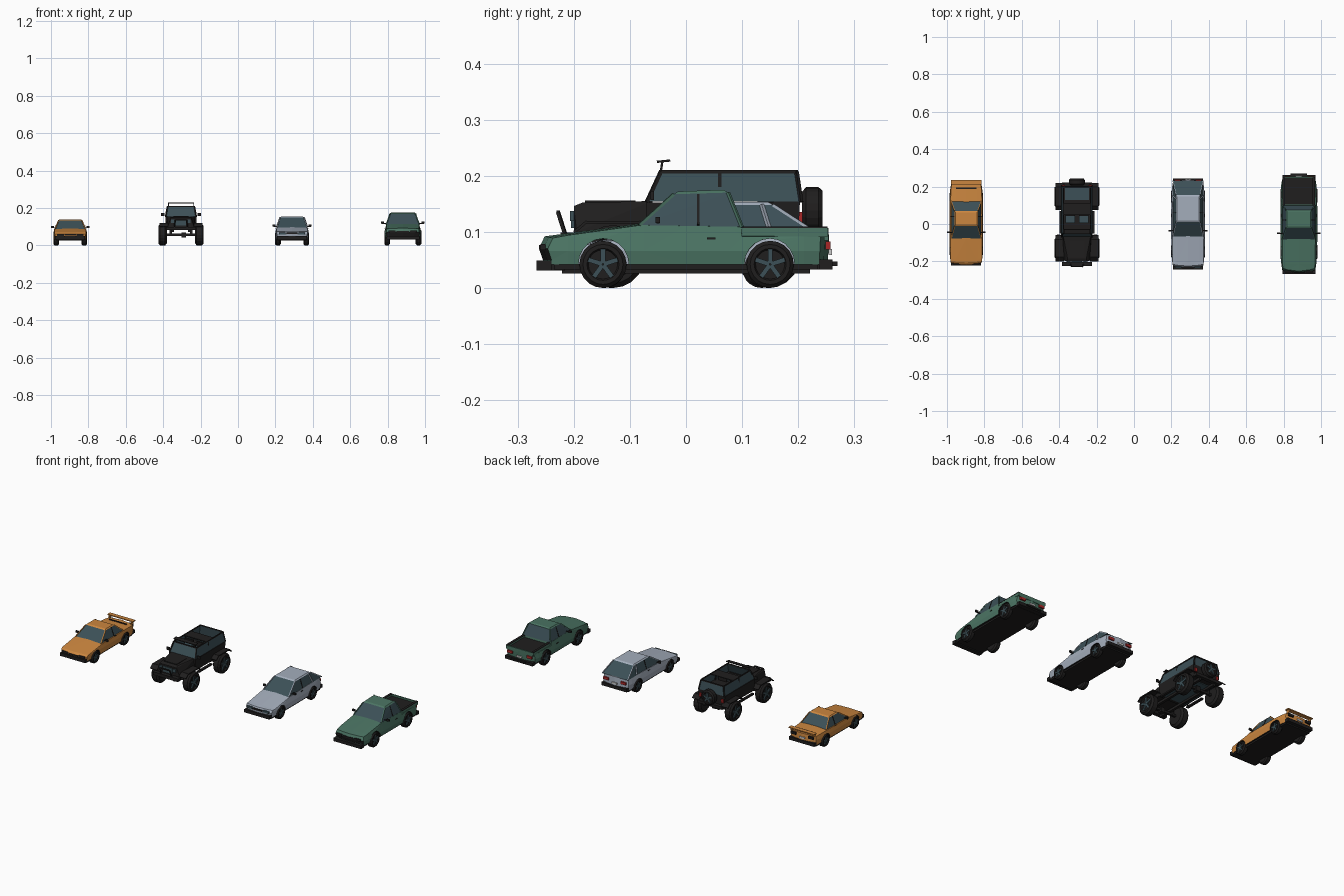
import bpy, bmesh, math
from mathutils import Vector, Matrix

if "Cube" in bpy.data.objects:
    bpy.data.objects.remove(bpy.data.objects["Cube"], do_unlink=True)


def material(name, *rgb):
    m = bpy.data.materials.new(name)
    m.use_nodes = True
    m.diffuse_color = (*rgb, 1)
    m.node_tree.nodes["Principled BSDF"].inputs["Base Color"].default_value = (*rgb, 1)
    return m


ORANGE = material("orange paint", 0.6, 0.24, 0.05)
SILVER = material("silver paint", 0.37, 0.42, 0.5)
GREEN = material("green paint", 0.07, 0.175, 0.125)
GLASS = material("tinted glass", 0.045, 0.08, 0.095)
BLACK = material("black trim", 0.014, 0.013, 0.013)
RED = material("red lamp", 0.4, 0.02, 0.02)
WHITE = material("white plate", 0.6, 0.6, 0.6)
made = []


def finish(name, bm, *mats):
    bmesh.ops.recalc_face_normals(bm, faces=bm.faces[:])
    me = bpy.data.meshes.new(name)
    bm.to_mesh(me)
    bm.free()
    for m in mats:
        me.materials.append(m)
    ob = bpy.data.objects.new(name, me)
    bpy.context.collection.objects.link(ob)
    made.append(ob)
    return ob


def box(name, center, size, mat, pair=0, tilt=0):
    """Box; with pair, a copy on each side of the centre line at that distance."""
    bm = bmesh.new()
    for s in ((-1, 1) if pair else (0,)):
        c = Vector(center) + Vector((s * pair, 0, 0))
        bmesh.ops.create_cube(bm, size=1, matrix=Matrix.Translation(c)
                              @ Matrix.Rotation(tilt, 4, 'X') @ Matrix.Diagonal((*size, 1)))
    return finish(name, bm, mat)


def beams(name, cx, segments, thick, mat):
    """Straight bars, each mirrored across the car's centre line."""
    bm = bmesh.new()
    for p, q in segments:
        for s in (-1, 1):
            a, b = (Vector((cx + s * v[0], v[1], v[2])) for v in (p, q))
            d = b - a
            bmesh.ops.create_cube(bm, size=1, matrix=Matrix.Translation((a + b) / 2)
                                  @ d.to_track_quat('Z', 'Y').to_matrix().to_4x4()
                                  @ Matrix.Diagonal((thick, thick, d.length, 1)))
    return finish(name, bm, mat)


def hull(name, cx, rings, mat):
    """Symmetric solid through rings of (half width, y, z) corner points."""
    bm = bmesh.new()
    for s in (-1, 1):
        for w, y, z in rings:
            bm.verts.new((cx + s * w, y, z))
    bmesh.ops.convex_hull(bm, input=bm.verts[:])
    bmesh.ops.dissolve_limit(bm, angle_limit=0.02, verts=bm.verts[:], edges=bm.edges[:])
    return finish(name, bm, mat)


def wheel(name, x, y, z, r, width, side):
    """Lathed tyre with a recessed face and five spokes."""
    bm = bmesh.new()
    h = width / 2
    prof = [(0, -h), (r * .8, -h), (r, -h * .6), (r, h * .6), (r * .85, h),
            (r * .68, h), (r * .62, h * .7), (0, h * .7)]
    vs = [bm.verts.new((b * side, 0, a)) for a, b in prof]
    es = [bm.edges.new(e) for e in zip(vs, vs[1:])]
    bmesh.ops.spin(bm, geom=vs + es, axis=(1, 0, 0), cent=(0, 0, 0), steps=20, angle=math.tau)
    bmesh.ops.remove_doubles(bm, verts=bm.verts[:], dist=1e-5)
    old = set(bm.faces)
    for i in range(5):
        bmesh.ops.create_cube(bm, size=1, matrix=Matrix.Rotation(i * math.tau / 5, 4, 'X')
                              @ Matrix.Translation((side * h * .8, 0, r * .34))
                              @ Matrix.Diagonal((h * .3, r * .2, r * .62, 1)))
    for f in bm.faces:
        f.material_index = 0 if f in old else 1
    bmesh.ops.translate(bm, verts=bm.verts[:], vec=(x, y, z))
    return finish(name, bm, BLACK, GLASS)


def wheels(car, cx, track, ys, r, width):
    for end, y in zip(("front", "rear"), ys):
        for side, label in ((1, "left"), (-1, "right")):
            wheel(f"{car}_{end}_{label}_wheel", cx + side * track, y, r, r, width, side)


def body(car, cx, hw, top, zb, ys, r, paint):
    """Side outline with wheel arches, extruded, sliced and rounded in plan."""
    R = r + 0.004
    a = math.asin((zb - r) / R)
    outline = list(top)
    for y in reversed(ys):
        for i in range(11):
            t = a + (math.pi - 2 * a) * i / 10
            outline.append((y + R * math.cos(t), r + R * math.sin(t)))
    outline.insert(len(top), (top[-1][0], zb))
    outline.append((top[0][0], zb))
    bm = bmesh.new()
    f = bm.faces.new([bm.verts.new((-1, y, z)) for y, z in outline])
    ext = bmesh.ops.extrude_face_region(bm, geom=[f])["geom"]
    bmesh.ops.translate(bm, vec=(2, 0, 0), verts=[v for v in ext if isinstance(v, bmesh.types.BMVert)])
    half, zmid = top[-1][0], 0.066
    cuts = [((x, 0, 0), (1, 0, 0)) for x in (-.7, 0, .7)] + [((0, 0, zmid), (0, 0, 1))]
    cuts += [((0, half * k, 0), (0, 1, 0)) for k in (-.85, -.3, 0, .3, .85)]
    for co, no in cuts:
        bmesh.ops.bisect_plane(bm, geom=bm.verts[:] + bm.edges[:] + bm.faces[:],
                               plane_co=co, plane_no=no, dist=1e-6)
    bmesh.ops.recalc_face_normals(bm, faces=bm.faces[:])
    for f in bm.faces:
        c, n = f.calc_center_median(), f.normal
        arch = any(abs(c.y - y) < R + .002 for y in ys) and c.z < r + R
        f.material_index = int(abs(n.x) < .5 and (n.z < -.3 or arch))
    for v in bm.verts:
        x, y, z = v.co
        end = min(1, abs(y / half))
        width = hw * (1 - .1 * end ** 4) * (1 - 2.2 * max(0, z - zmid) - 1.5 * max(0, zmid - z))
        v.co = (cx + x * width, y * (1 - .06 * end ** 6 * x * x),
                z - (.003 * x * x if z > r + R else 0))
    bmesh.ops.triangulate(bm, faces=bm.faces[:])
    finish(car + "_body", bm, paint, BLACK)
    box(car + "_floor", (cx, 0, zb - .004), (hw * 1.72, half * 1.86, .01), BLACK)
    wheels(car, cx, hw - .015, ys, r, .03)


def cabin(car, cx, hb, hr, side, paint, mid):
    """Glass house, painted roof and pillars; side holds four (y, z) corners."""
    (y0, z0), (y1, z1), (y2, z2), (y3, z3) = side
    pts = [(hb, y0, z0), (hr, y1, z1), (hr, y2, z2), (hb, y3, z3)]
    hull(car + "_glass", cx, pts, GLASS)
    roof = [(hr + .001, y1, z1), (hr + .001, y2, z2), (hr * .93, y1 + .008, z1 + .005),
            (hr * .93, y2 - .008, z2 + .005)]
    hull(car + "_roof", cx, roof, paint)
    beams(car + "_pillars", cx, [pts[:2], pts[2:]], .005, paint)
    beams(car + "_door_posts", cx, [((hb, mid, z0), (hr, mid, z1))], .004, BLACK)


def fittings(car, cx, hw, mirror, front, rear, zlamp, lamp, paint, tail, belt, my):
    """Bumpers, lamps, mirrors, door handles and plate."""
    box(car + "_front_bumper", (cx, front + .008, .04), (hw * 1.78, .026, .018), BLACK)
    box(car + "_rear_bumper", (cx, rear - .008, .042), (hw * 1.78, .024, .018), BLACK)
    box(car + "_headlamps", (cx, front + .006, zlamp), (.036, .009, .011), lamp, hw * .58)
    box(car + "_grille", (cx, front + .003, zlamp), (hw * .66, .008, .008), BLACK)
    box(car + "_tail_lamps", (cx, rear - .004, .076), (.032, .009, .014), tail, hw * .62)
    box(car + "_number_plate", (cx, rear, .064), (.034, .006, .01), WHITE)
    box(car + "_mirrors", (cx, my, belt + .006), (.016, .008, .011), BLACK, mirror - .008)
    box(car + "_mirror_arms", (cx, my, belt + .002), (mirror - hw * .84, .005, .004), BLACK,
        (mirror + hw * .84) / 2 - .004)
    box(car + "_door_handles", (cx, .045, .088), (.005, .016, .003), BLACK, hw * .95)


# Orange coupe
X = -.897
body("coupe", X, .09, [(-.215, .045), (-.218, .06), (-.205, .069), (-.075, .09), (.12, .092),
                       (.225, .088), (.228, .05)], .035, (-.135, .135), .035, ORANGE)
cabin("coupe", X, .08, .062, [(-.078, .088), (-.012, .134), (.07, .134), (.122, .089)], ORANGE, .04)
fittings("coupe", X, .09, .103, -.217, .228, .056, BLACK, ORANGE, BLACK, .092, -.045)
box("coupe_spoiler", (X, .222, .103), (.162, .024, .005), ORANGE)
box("coupe_spoiler_posts", (X, .22, .094), (.006, .018, .018), ORANGE, .07)
box("coupe_trunk_gap", (X, .19, .0905), (.11, .008, .004), BLACK)

# Silver hatchback
X = .289
body("hatch", X, .09, [(-.235, .045), (-.238, .06), (-.225, .074), (-.065, .097), (.1, .102),
                       (.235, .1), (.238, .05)], .035, (-.145, .145), .036, SILVER)
cabin("hatch", X, .081, .064, [(-.068, .095), (.012, .148), (.155, .148), (.232, .098)], SILVER, .06)
beams("hatch_rear_posts", X, [((.081, .15, .1), (.064, .135, .148))], .006, SILVER)
fittings("hatch", X, .09, .104, -.237, .238, .064, GLASS, SILVER, RED, .099, -.035)

# Green pickup
X = .881
body("pickup", X, .099, [(-.255, .05), (-.262, .07), (-.252, .092), (-.08, .115), (.098, .112),
                         (.1, .095), (.255, .095), (.253, .05)], .042, (-.148, .15), .042, GREEN)
cabin("pickup", X, .088, .068, [(-.083, .112), (-.022, .167), (.075, .17), (.1, .108)], GREEN, .022)
fittings("pickup", X, .099, .117, -.261, .257, .073, BLACK, GREEN, RED, .115, -.05)
box("bed_floor", (X, .177, .095), (.158, .148, .006), BLACK)
box("bed_walls", (X, .175, .099), (.012, .155, .017), GREEN, .081)
box("tailgate", (X, .25, .096), (.165, .008, .022), GREEN)
box("bed_rails", (X, .175, .108), (.014, .155, .003), BLACK, .081)
box("tow_step", (X, .262, .043), (.09, .016, .008), BLACK)

# Black off-roader: tub, bonnet and running gear
X = -.305
hull("offroad_tub", X, [(.08, -.07, .085), (.084, -.07, .152), (.08, .2, .088), (.084, .203, .154)], BLACK)
hull("offroad_bonnet", X, [(.056, -.2, .095), (.054, -.2, .146), (.07, -.195, .1), (.08, -.06, .09),
                           (.074, -.06, .155), (.05, -.185, .152)], BLACK)
box("offroad_hood_panel", (X, -.135, .153), (.08, .09, .006), BLACK)
box("offroad_grille", (X, -.202, .122), (.056, .006, .03), GLASS)
box("offroad_headlamps", (X, -.203, .128), (.018, .007, .018), GLASS, .043)
box("offroad_frame_rails", (X, 0, .078), (.014, .42, .014), BLACK, .045)
box("offroad_belly", (X, .06, .086), (.14, .22, .006), GLASS)
wheels("offroad", X, .098, (-.13, .147), .056, .046)
for end, y in (("front", -.13), ("rear", .147)):
    box(end + "_axle", (X, y, .056), (.18, .012, .012), BLACK)
    box(end + "_differential", (X + .015, y, .055), (.026, .026, .026), BLACK)
    box(end + "_springs", (X, y, .08), (.014, .014, .05), BLACK, .055)
    box(end + "_fenders", (X, y, .117), (.044, .1, .005), BLACK, .092)
    box(end + "_fender_fronts", (X, y - .058, .109), (.044, .03, .005), BLACK, .092, .7)
    box(end + "_fender_backs", (X, y + .058, .109), (.044, .03, .005), BLACK, .092, -.7)
box("offroad_steps", (X, .01, .075), (.014, .12, .008), BLACK, .086)
box("offroad_front_bumper", (X, -.213, .09), (.16, .022, .018), BLACK)
box("offroad_rear_bumper", (X, .212, .092), (.16, .02, .016), BLACK)
beams("offroad_bull_bar", X, [((.035, -.215, .095), (.03, -.228, .135)),
                              ((.03, -.228, .135), (0, -.228, .135))], .006, BLACK)

# Off-roader open top: glass sides, frame, seats and spare wheel
beams("offroad_top_frame", X, [((.082, -.07, .153), (.072, -.045, .207)),
                               ((.072, -.045, .207), (.072, .197, .207)),
                               ((.072, .197, .207), (.082, .205, .153)),
                               ((.072, -.045, .207), (0, -.045, .207)),
                               ((.072, .197, .207), (0, .197, .207)),
                               ((.072, .05, .205), (0, .05, .205)),
                               ((.077, .06, .153), (.071, .06, .207))], .006, BLACK)
hull("offroad_windscreen", X, [(.08, -.068, .154), (.071, -.044, .206), (.08, -.065, .154),
                               (.071, -.041, .206)], GLASS)
hull("offroad_rear_glass", X, [(.08, .203, .154), (.071, .196, .206), (.08, .2, .154),
                               (.071, .193, .206)], GLASS)
for s in (-1, 1):
    bm = bmesh.new()
    for w in (0, .002):
        for h, y, z in ((.082, -.066, .154), (.072, -.043, .206), (.072, .196, .206), (.082, .203, .154)):
            bm.verts.new((X + s * (h - w), y, z))
    bmesh.ops.convex_hull(bm, input=bm.verts[:])
    finish("offroad_side_glass", bm, GLASS)
box("offroad_roof_band", (X, .08, .206), (.144, .06, .004), BLACK)
box("offroad_cargo_floor", (X, .16, .157), (.13, .065, .008), GLASS)
box("offroad_seats", (X, .025, .162), (.05, .04, .016), GLASS, .036)
box("offroad_seat_backs", (X, .048, .175), (.05, .01, .04), BLACK, .036)
box("offroad_light_bar", (X, -.04, .226), (.14, .024, .004), BLACK, 0, .1)
beams("offroad_light_brackets", X, [((.066, -.045, .207), (.066, -.042, .226))], .004, BLACK)
box("offroad_mirrors", (X, -.06, .165), (.018, .006, .016), BLACK, .098)
box("offroad_tail_lamps", (X, .204, .125), (.014, .007, .02), RED, .07)
spare = wheel("spare_wheel", 0, 0, 0, .042, .036, 1)
spare.rotation_euler = (0, 0, math.pi / 2)
spare.location = (X, .225, .138)

# Smooth shading with crisp edges
for ob in bpy.context.view_layer.objects:
    ob.select_set(ob in made)
bpy.context.view_layer.objects.active = made[0]
bpy.ops.object.shade_smooth_by_angle(angle=math.radians(28))
